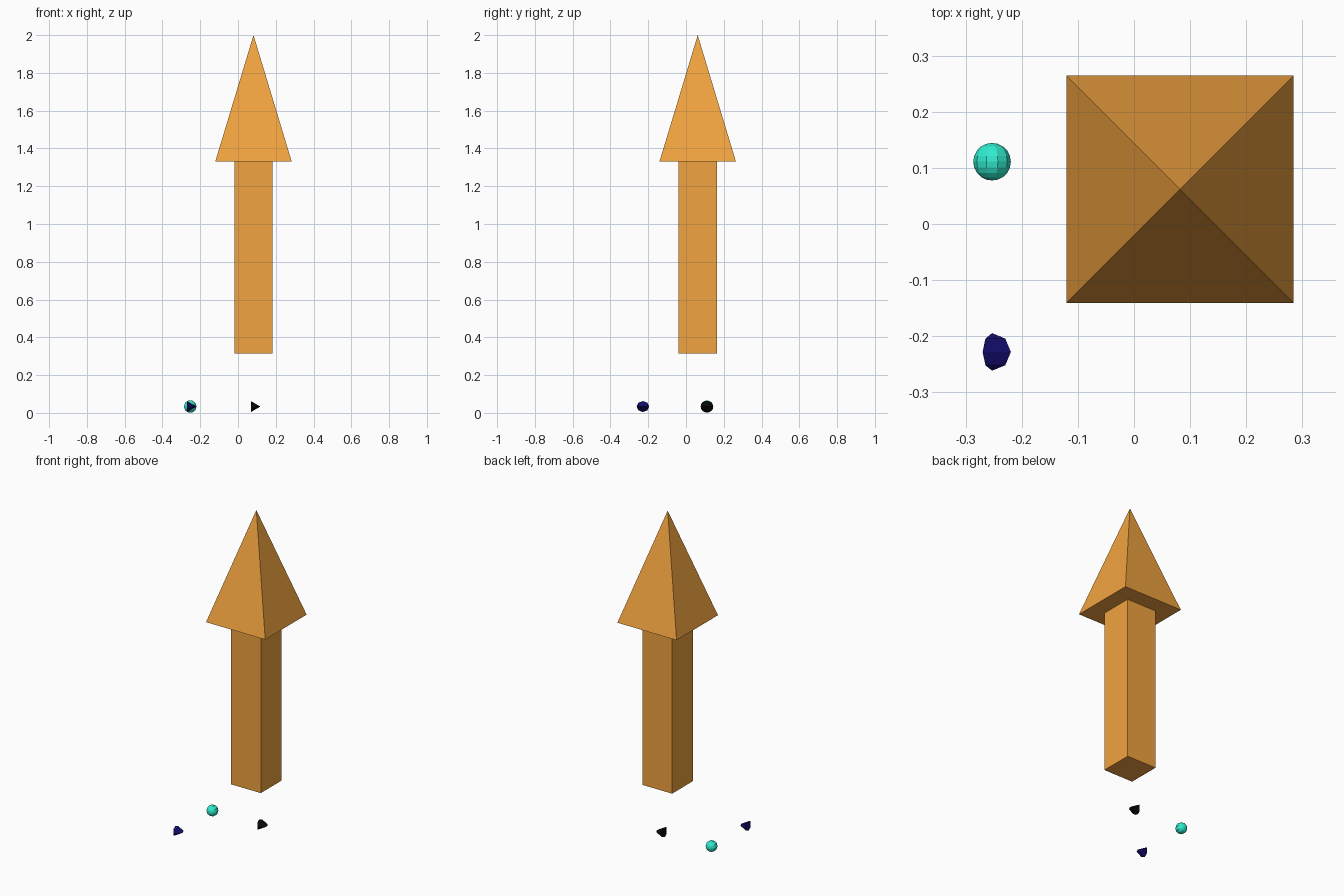
import bpy, bmesh, math
from mathutils import Matrix

if "Cube" in bpy.data.objects:
    bpy.data.objects.remove(bpy.data.objects["Cube"])


def material(name, rgb):
    m = bpy.data.materials.new(name)
    m.diffuse_color = (*rgb, 1)
    m.use_nodes = True
    m.node_tree.nodes["Principled BSDF"].inputs["Base Color"].default_value = m.diffuse_color
    return m


def add_object(name, bm, mat):
    bmesh.ops.recalc_face_normals(bm, faces=bm.faces)
    me = bpy.data.meshes.new(name)
    bm.to_mesh(me)
    bm.free()
    me.materials.append(mat)
    ob = bpy.data.objects.new(name, me)
    bpy.context.collection.objects.link(ob)


def ball(name, centre, r, sides, rings, mat):
    """Faceted sphere with its poles along y and a vertex row towards +x."""
    bm = bmesh.new()
    cx, cy, cz = centre
    poles = [bm.verts.new((cx, cy + s * r, cz)) for s in (1, -1)]
    rows = []
    for j in range(1, rings):
        t = math.pi * j / rings
        rows.append([bm.verts.new((cx + r * math.sin(t) * math.cos(a),
                                   cy + r * math.cos(t),
                                   cz + r * math.sin(t) * math.sin(a)))
                     for a in (math.tau * i / sides for i in range(sides))])
    for i in range(sides):
        k = (i + 1) % sides
        bm.faces.new((poles[0], rows[0][i], rows[0][k]))
        bm.faces.new((poles[1], rows[-1][k], rows[-1][i]))
        for a, b in zip(rows, rows[1:]):
            bm.faces.new((a[i], b[i], b[k], a[k]))
    add_object(name, bm, mat)


orange = material("orange", (0.88, 0.37, 0.05))
teal = material("teal", (0.03, 0.83, 0.62))
navy = material("navy", (0.008, 0.005, 0.18))
black = material("black", (0.003, 0.003, 0.003))

AX, AY = 0.082, 0.062      # arrow axis
NECK, FOOT = 1.33, 0.315   # head base and shaft bottom

# Arrow shaft
bm = bmesh.new()
bmesh.ops.create_cube(bm, size=1, matrix=Matrix.Translation((AX, AY, (NECK + FOOT) / 2))
                      @ Matrix.Diagonal((0.203, 0.203, NECK - FOOT, 1)))
add_object("arrow_shaft", bm, orange)

# Arrow head: square pyramid
bm = bmesh.new()
h = 0.2025
base = [bm.verts.new((AX + sx * h, AY + sy * h, NECK))
        for sx, sy in ((-1, -1), (1, -1), (1, 1), (-1, 1))]
tip = bm.verts.new((AX, AY, 2))
bm.faces.new(base[::-1])
for i in range(4):
    bm.faces.new((base[i], base[(i + 1) % 4], tip))
add_object("arrow_head", bm, orange)

# Three small marker balls on the ground
R = 0.0335
ball("teal_ball", (-0.253, 0.111, 0.0335), R, 10, 10, teal)
ball("navy_ball", (-0.253, -0.228, 0.0335), R, 3, 4, navy)
ball("black_ball", (0.085, 0.111, 0.0335), R, 3, 10, black)
